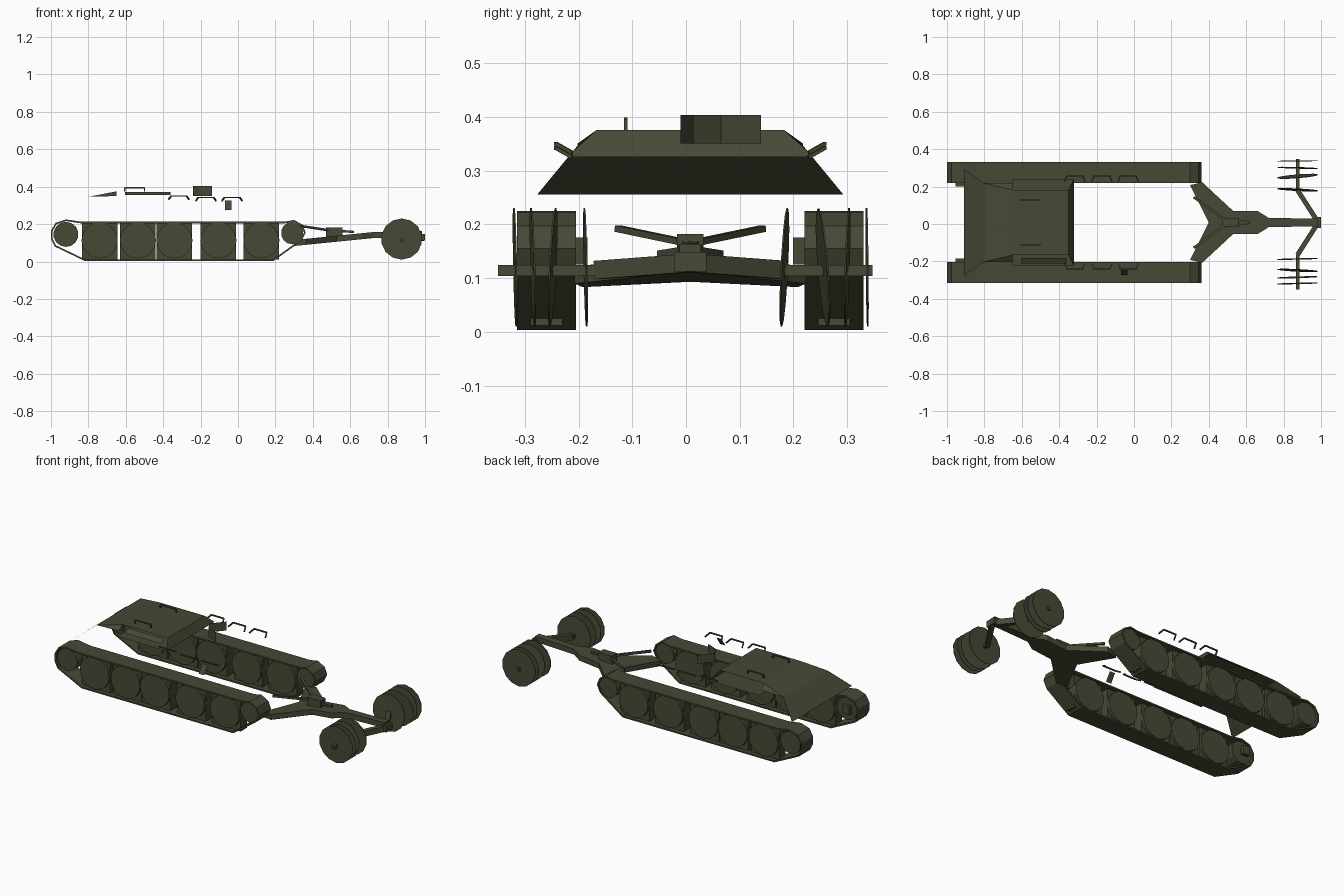
import bpy, bmesh, math
from mathutils import Vector, Matrix

if "Cube" in bpy.data.objects:
    bpy.data.objects.remove(bpy.data.objects["Cube"])

C = 0.008  # centre line in y
olive = bpy.data.materials.new("olive_green")
olive.diffuse_color = (0.065, 0.065, 0.037, 1)
olive.use_nodes = True
olive.node_tree.nodes["Principled BSDF"].inputs["Base Color"].default_value = olive.diffuse_color


def make(name, bm):
    bmesh.ops.recalc_face_normals(bm, faces=bm.faces)
    me = bpy.data.meshes.new(name)
    bm.to_mesh(me)
    bm.free()
    me.materials.append(olive)
    ob = bpy.data.objects.new(name, me)
    bpy.context.collection.objects.link(ob)
    return ob


def box(name, x0, x1, y0, y1, z0, z1):
    bm = bmesh.new()
    m = Matrix.Translation(((x0 + x1) / 2, (y0 + y1) / 2, (z0 + z1) / 2)) @ \
        Matrix.Diagonal((x1 - x0, y1 - y0, z1 - z0, 1))
    bmesh.ops.create_cube(bm, size=1, matrix=m)
    return make(name, bm)


def disc(name, x, y, z, r, depth, sides, tilt=0):
    bm = bmesh.new()
    m = Matrix.Translation((x, y, z)) @ Matrix.Rotation(tilt, 4, 'Z') @ \
        Matrix.Rotation(tilt, 4, 'X') @ Matrix.Rotation(math.pi / 2, 4, 'X')
    bmesh.ops.create_cone(bm, cap_ends=True, segments=sides, radius1=r,
                          radius2=r, depth=depth, matrix=m)
    return make(name, bm)


def plate(name, *faces):
    bm = bmesh.new()
    for f in faces:
        bm.faces.new([bm.verts.new(p) for p in f])
    bmesh.ops.remove_doubles(bm, verts=bm.verts, dist=0.0005)
    return make(name, bm)


def bar(name, points, w, h):
    """Square-section bar through the points."""
    bm = bmesh.new()
    for a, b in zip(points, points[1:]):
        a, b = Vector(a), Vector(b)
        m = Matrix.Translation((a + b) / 2) @ (b - a).to_track_quat('X', 'Z').to_matrix().to_4x4() @ \
            Matrix.Diagonal(((b - a).length, w, h, 1))
        bmesh.ops.create_cube(bm, size=1, matrix=m)
    return make(name, bm)


# Track belts: outer loop, inset inner loop
OUT = [(-1, .165), (-.975, .207), (-.92, .225), (-.84, .213), (.25, .213), (.30, .222),
       (.345, .197), (.362, .155), (.34, .11), (.19, .003), (-.82, .003), (-.98, .08), (-1, .12)]


def inset(loop, t):
    res = []
    n = len(loop)
    for i in range(n):
        p, a, b = Vector(loop[i]), Vector(loop[i - 1]), Vector(loop[(i + 1) % n])
        d = ((p - a).normalized() + (b - p).normalized()).normalized()
        res.append((p.x + d.y * t, p.y - d.x * t))
    return res


def track(name, y0, y1):
    bm = bmesh.new()
    rings = [[bm.verts.new((x, y, z)) for x, z in loop]
             for loop, y in ((OUT, y0), (OUT, y1), (inset(OUT, .009), y1), (inset(OUT, .009), y0))]
    n = len(OUT)
    for k in range(4):
        r, q = rings[k], rings[(k + 1) % 4]
        for i in range(n):
            j = (i + 1) % n
            bm.faces.new((r[i], r[j], q[j], q[i]))
    make(name, bm)


WHEELS = (-.74, -.535, -.34, -.105, .125)
for s, side in ((-1, "left"), (1, "right")):
    y = C + s * .2675
    track(side + "_track", y - .055, y + .055)
    # Road wheels with square inner plates
    for i, x in enumerate(WHEELS):
        disc(f"{side}_road_wheel_{i}", x, y, .113, .097, .094, 16)
        box(f"{side}_wheel_plate_{i}", x - .095, x + .095, y - .03, y + .03, .012, .21)
    disc(side + "_sprocket", -.92, y, .145, .067, .094, 14)
    disc(side + "_idler", .29, y, .152, .06, .094, 14)
    yi = C + s * .2025
    box(side + "_final_drive", -.955, -.91, yi - .011, yi + .011, .125, .175)
    # Grab handles on the hull shoulders
    for i, x in enumerate((-.37, -.225, -.085)):
        z = .35 if i == 0 else .342
        yo, yn = C + s * .25, C + s * .22
        bar(f"{side}_handle_{i}", [(x, yn, z - .017), (x + .012, yo, z), (x + .095, yo, z),
                                   (x + .107, yn, z - .017)], .007, .007)
    # Lifting rail on the deck
    yr = C + s * .12
    bar(side + "_deck_rail", [(-.605, yr, .375), (-.605, yr, .395), (-.5, yr, .395),
                              (-.5, yr, .375)], .006, .007)
    # Support arm of the roller and its axle
    arm_end = C + s * .172
    bar(side + "_roller_arm", [(.985, C, .128), (.875, arm_end, .115)], .026, .034)
    tip = -.35 if s < 0 else .347
    box(side + "_axle", .865, .885, min(arm_end, tip), max(arm_end, tip), .104, .124)
    # Tow rods between hull and arm
    bar(side + "_tow_rod", [(.32, C + s * .135, .192), (.48, C + s * .02, .168),
                            (.62, C, .158)], .014, .012)

# Mine roller discs, thin and slightly tilted
DISCS = ((-.187, .02), (-.248, -.05), (-.285, .03), (-.318, .02),
         (.183, -.05), (.255, .08), (.300, -.03), (.337, .01))
for i, (y, t) in enumerate(DISCS):
    disc(f"roller_disc_{i}", .875, y, .12, .11, .003, 14, t)

# Hull rear slope, rear deck, roof and front plate
r0, r1, d0, d1 = C - .285, C + .285, C - .21, C + .21
t0, t1, f0, f1 = C - .175, C + .175, C - .23, C + .23
plate("rear_slope", [(-.91, r0, .255), (-.91, r1, .255), (-.8, d1, .346), (-.8, d0, .346)])
plate("rear_deck",
      [(-.8, d0, .346), (-.8, d1, .346), (-.65, t1, .375), (-.65, t0, .375)],
      [(-.8, d0, .346), (-.65, t0, .375), (-.65, d0, .35)],
      [(-.8, d1, .346), (-.65, t1, .375), (-.65, d1, .35)])
plate("roof", [(-.65, t0, .375), (-.65, t1, .375), (-.35, t1, .375), (-.35, t0, .375)])
plate("shoulder_deck", [(-.65, f0, .325), (-.65, f1, .325), (-.322, f1, .325), (-.322, f0, .325)])
plate("roof_front", [(-.322, f0, .325), (-.322, f1, .325), (-.35, t1, .375), (-.35, t0, .375)])

# Side stowage panel, small side plate and cupola wall
plate("stowage_panel", [(-.605, -.182, .372), (-.36, -.182, .372), (-.36, -.212, .355), (-.605, -.212, .355)])
plate("side_plate", [(-.07, -.24, .325), (-.035, -.24, .325), (-.035, -.272, .275), (-.07, -.272, .275)])
WALL = [(-.14, -.01), (-.205, .015), (-.24, .065), (-.175, .14)]
plate("cupola_wall", *[[(*a, .35), (*b, .35), (*b, .403), (*a, .403)] for a, b in zip(WALL, WALL[1:])])

# Forked push beam, rising towards the roller
HALF = [(.30, .20), (.365, .215), (.53, .062), (.66, .062), (.72, .025), (.985, .02)]
outline = HALF + [(x, -y) for x, y in reversed(HALF)] + [(.40, 0)]
lift = lambda x: .083 + (min(x, .78) - .30) * .10
bm = bmesh.new()
low = [bm.verts.new((x, C + y, lift(x))) for x, y in outline]
top = [bm.verts.new((x, C + y, lift(x) + .032)) for x, y in outline]
n = len(outline)
bm.faces.new(low)
bm.faces.new(top)
for i in range(n):
    j = (i + 1) % n
    bm.faces.new((low[i], low[j], top[j], top[i]))
make("push_beam", bm)
box("beam_nose", .965, 1.0, C - .03, C + .03, .112, .148)
box("tow_block", .47, .56, C - .025, C + .025, .13, .182)
